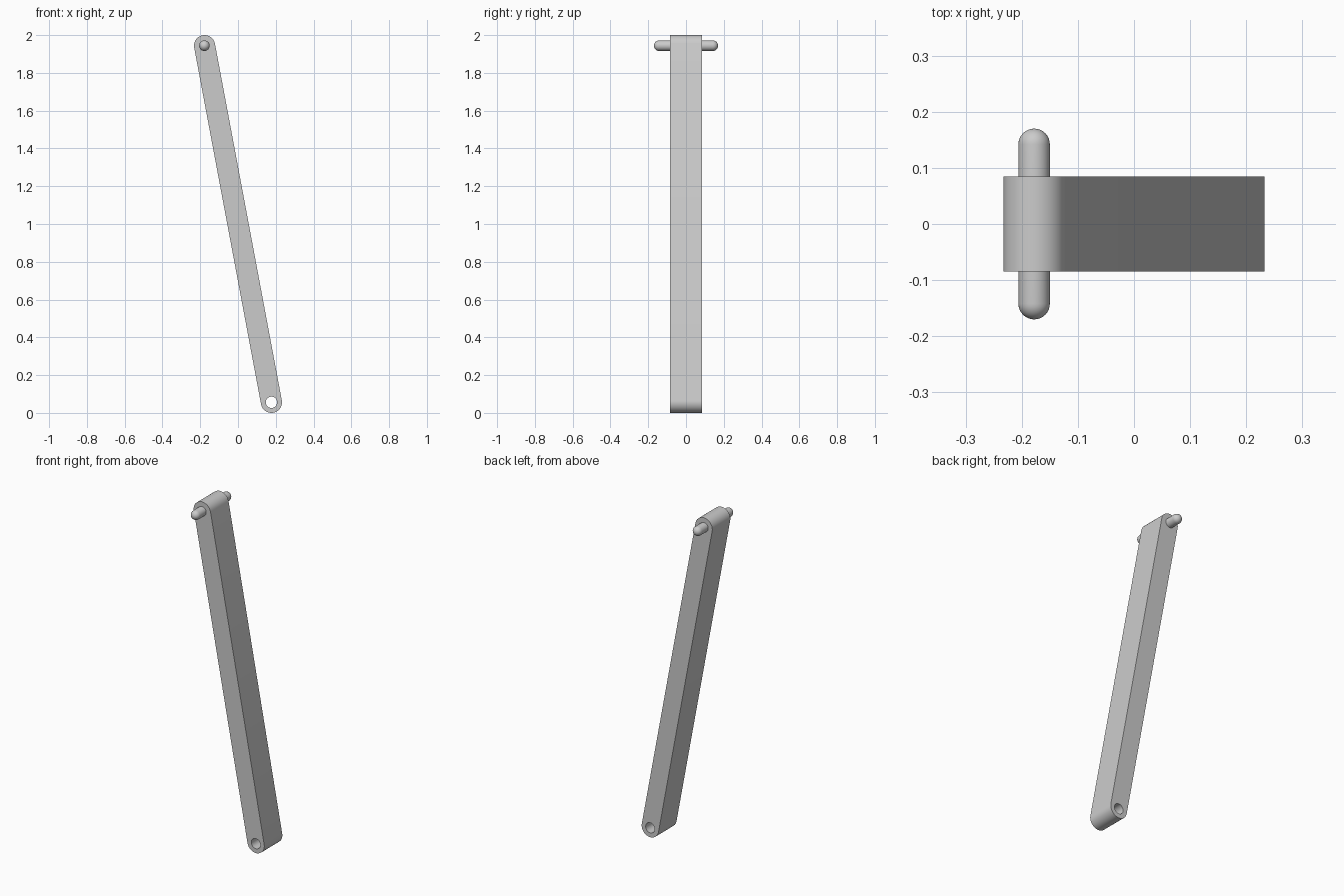
import bpy, bmesh
from math import sin, cos, pi, atan2, radians
from mathutils import Matrix

cube = bpy.data.objects.get("Cube")
if cube:
    bpy.data.objects.remove(cube)

END_X, LOW_Z, HIGH_Z = 0.177, 0.056, 1.944
BAR_R, HOLE_R, PIN_R = 0.056, 0.03, 0.028
HALF_DEPTH, PIN_HALF = 0.085, 0.17

grey = bpy.data.materials.new("plain_grey")
grey.use_nodes = True
colour = (0.6, 0.6, 0.6, 1)
grey.diffuse_color = colour
grey.node_tree.nodes["Principled BSDF"].inputs["Base Color"].default_value = colour


def arc(cx, cz, r, start, sweep, steps):
    return [(cx + r * cos(start + sweep * i / steps), cz + r * sin(start + sweep * i / steps))
            for i in range(steps + 1)]


def finish(obj):
    bpy.ops.object.select_all(action='DESELECT')
    obj.select_set(True)
    bpy.context.view_layer.objects.active = obj
    bpy.ops.object.shade_smooth_by_angle(angle=radians(35))


# Leaning bar: a round-ended outline with a hole at the foot, given depth
lean = atan2(HIGH_Z - LOW_Z, -2 * END_X)
outline = (arc(-END_X, HIGH_Z, BAR_R, lean - pi / 2, pi, 24)
           + arc(END_X, LOW_Z, BAR_R, lean + pi / 2, pi, 24))
hole = arc(END_X, LOW_Z, HOLE_R, 0, 2 * pi, 32)[:-1]
curve = bpy.data.curves.new("bar_profile", 'CURVE')
curve.dimensions = '2D'
curve.fill_mode = 'BOTH'
curve.extrude = HALF_DEPTH
for points in (outline, hole):
    spline = curve.splines.new('POLY')
    spline.points.add(len(points) - 1)
    for p, (x, z) in zip(spline.points, points):
        p.co = (x, z, 0, 1)
    spline.use_cyclic_u = True
profile = bpy.data.objects.new("bar_profile", curve)
bpy.context.collection.objects.link(profile)
bpy.context.view_layer.update()
mesh = bpy.data.meshes.new_from_object(profile.evaluated_get(bpy.context.evaluated_depsgraph_get()))
bpy.data.objects.remove(profile)
mesh.name = "bar"
bm = bmesh.new()
bm.from_mesh(mesh)
bmesh.ops.remove_doubles(bm, verts=bm.verts, dist=0.0001)
bmesh.ops.rotate(bm, verts=bm.verts, matrix=Matrix.Rotation(pi / 2, 3, 'X'))
bmesh.ops.recalc_face_normals(bm, faces=bm.faces)
bm.to_mesh(mesh)
bm.free()
mesh.materials.clear()
mesh.materials.append(grey)
bar = bpy.data.objects.new("bar", mesh)
bpy.context.collection.objects.link(bar)
finish(bar)

# Pivot pin: a capsule turned around the y axis through the top end
dome = arc(0, PIN_HALF - PIN_R, PIN_R, 0, pi / 2, 8)
section = [(r, -y) for r, y in reversed(dome)] + dome
bm = bmesh.new()
verts = [bm.verts.new((r, y, 0)) for r, y in section]
edges = [bm.edges.new(pair) for pair in zip(verts, verts[1:])]
bmesh.ops.spin(bm, geom=verts + edges, cent=(0, 0, 0), axis=(0, 1, 0),
               angle=2 * pi, steps=32, use_duplicate=False)
bmesh.ops.remove_doubles(bm, verts=bm.verts, dist=0.0001)
bmesh.ops.recalc_face_normals(bm, faces=bm.faces)
mesh = bpy.data.meshes.new("pivot_pin")
bm.to_mesh(mesh)
bm.free()
mesh.materials.append(grey)
pin = bpy.data.objects.new("pivot_pin", mesh)
pin.location = (-END_X - 0.001, 0, HIGH_Z)
bpy.context.collection.objects.link(pin)
finish(pin)
